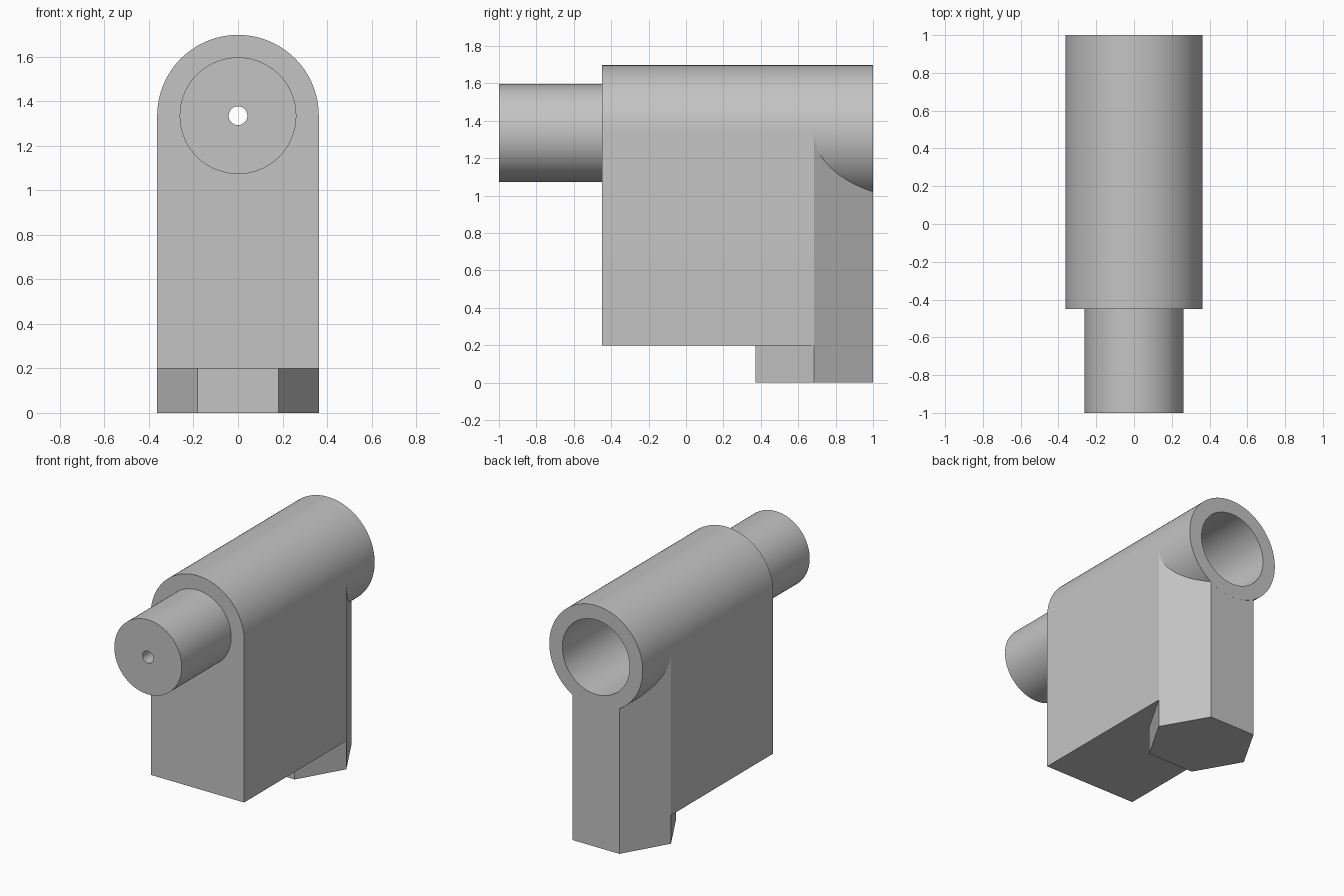
import bpy, bmesh, math

cube = bpy.data.objects.get("Cube")
if cube:
    bpy.data.objects.remove(cube, do_unlink=True)

R, BORE, HOLE = 0.363, 0.262, 0.042   # outer, bore and drilled hole radii
AXIS = 1.335                          # height of the tube axis
FRONT, JOIN, BACK = -0.45, 0.685, 1.0
SEG = 96

grey = bpy.data.materials.new("plain grey")
grey.use_nodes = True
colour = (0.55, 0.55, 0.55, 1)
grey.diffuse_color = colour
grey.node_tree.nodes["Principled BSDF"].inputs["Base Color"].default_value = colour


def finish(name, bm):
    bmesh.ops.recalc_face_normals(bm, faces=bm.faces)
    mesh = bpy.data.meshes.new(name)
    bm.to_mesh(mesh)
    bm.free()
    obj = bpy.data.objects.new(name, mesh)
    bpy.context.collection.objects.link(obj)
    mesh.materials.append(grey)
    return obj


def prism(name, points, offset):
    """Extrude a closed outline along an offset."""
    bm = bmesh.new()
    face = bm.faces.new([bm.verts.new(p) for p in points])
    new = bmesh.ops.extrude_face_region(bm, geom=[face], use_keep_orig=True)["geom"]
    bmesh.ops.translate(bm, vec=offset, verts=[v for v in new if isinstance(v, bmesh.types.BMVert)])
    return finish(name, bm)


def circle(radius, y, start=0, turn=2 * math.pi, count=SEG):
    return [(radius * math.cos(start + turn * i / SEG), y,
             AXIS + radius * math.sin(start + turn * i / SEG)) for i in range(count)]


def ring(name, outer, inner, y0, y1):
    """Hollow cylinder along y."""
    bm = bmesh.new()
    loops = [[bm.verts.new(p) for p in circle(r, y)]
             for r, y in ((outer, y0), (outer, y1), (inner, y1), (inner, y0))]
    for k in range(4):
        a, b = loops[k], loops[(k + 1) % 4]
        for i in range(SEG):
            j = (i + 1) % SEG
            bm.faces.new((a[i], a[j], b[j], b[i]))
    return finish(name, bm)


def cut(obj, radius):
    """Drill a cylinder along the tube axis."""
    cutter = prism("cutter", circle(radius, -2), (0, 4, 0))
    cutter.hide_render = True
    mod = obj.modifiers.new("bore", 'BOOLEAN')
    mod.operation, mod.solver, mod.object = 'DIFFERENCE', 'EXACT', cutter
    bpy.context.view_layer.objects.active = obj
    bpy.ops.object.modifier_apply(modifier=mod.name)
    bpy.data.objects.remove(cutter, do_unlink=True)


# Block with a rounded top
arch = circle(R, FRONT, count=SEG // 2 + 1)
arch += [(-R, FRONT, 0.2), (R, FRONT, 0.2)]
body = prism("arched_body", arch, (0, JOIN - FRONT, 0))
cut(body, BORE)

# Open tube at the back
tube = ring("rear_tube", R, BORE, JOIN, BACK)

# Drilled pin at the front
pin = ring("front_pin", BORE, HOLE, -1, -0.3)

# Hexagonal post under the tube
hexagon = [(R * math.cos(math.pi * i / 3), JOIN + R * math.sin(math.pi * i / 3), 0) for i in range(6)]
post = prism("hexagonal_post", hexagon, (0, 0, AXIS))
cut(post, R)

for obj in (body, tube, pin, post):
    bpy.ops.object.select_all(action='DESELECT')
    obj.select_set(True)
    bpy.context.view_layer.objects.active = obj
    bpy.ops.object.shade_smooth_by_angle(angle=math.radians(30))
